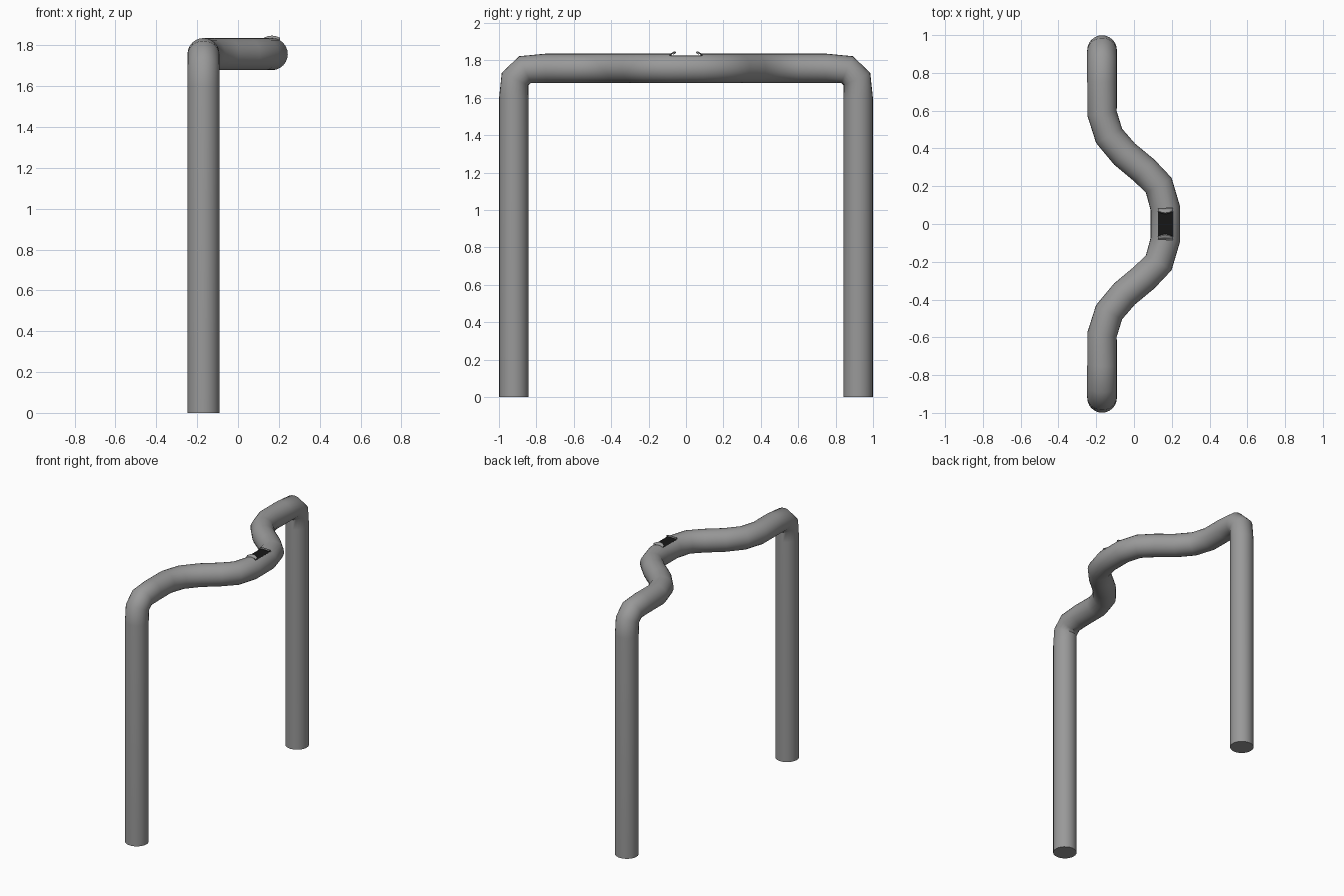
import bpy, bmesh, math
from mathutils import Vector

if "Cube" in bpy.data.objects:
    bpy.data.objects.remove(bpy.data.objects["Cube"])

R, N, Z = 0.0785, 24, 1.757


def material(name, v):
    m = bpy.data.materials.new(name)
    m.diffuse_color = (v, v, v, 1)
    m.use_nodes = True
    m.node_tree.nodes["Principled BSDF"].inputs["Base Color"].default_value = m.diffuse_color
    return m


metal, black = material("dark_metal", 0.32), material("black", 0.008)

# half of the centreline: foot, leg, elbow, S-bend, middle
half = [(-0.169, 0.9205, 0), (-0.169, 0.9205, 1.6), (-0.169, 0.914, 1.70),
        (-0.169, 0.861, 1.75), (-0.169, 0.75, Z), (-0.169, 0.585, Z),
        (-0.132, 0.467, Z), (-0.05, 0.37, Z), (0.055, 0.283, Z),
        (0.131, 0.205, Z), (0.166, 0.083, Z)]
path = [Vector(p) for p in half]
path += [Vector((p.x, -p.y, p.z)) for p in reversed(path)]


def finish(bm, name, mat):
    bmesh.ops.recalc_face_normals(bm, faces=bm.faces)
    me = bpy.data.meshes.new(name)
    bm.to_mesh(me)
    bm.free()
    me.materials.append(mat)
    ob = bpy.data.objects.new(name, me)
    bpy.context.collection.objects.link(ob)
    bpy.context.view_layer.objects.active = ob
    ob.select_set(True)
    bpy.ops.object.shade_smooth_by_angle(angle=math.radians(40))
    ob.select_set(False)
    return ob


# bent pipe with a slot in the top of the middle section
bm = bmesh.new()
rings = []
for i, p in enumerate(path):
    a = (p - path[i - 1]).normalized() if i else Vector((0, 0, 1))
    b = (path[i + 1] - p).normalized() if i < len(path) - 1 else -Vector((0, 0, 1))
    t = (a + b).normalized()
    side = t.cross(Vector((0, 0, 1)))
    side = side.normalized() if side.length > 0.01 else Vector((-1, 0, 0))
    up = side.cross(t)
    rings.append([bm.verts.new(p + R * (math.sin(k * math.tau / N) * side
                                        + math.cos(k * math.tau / N) * up))
                  for k in range(N)])
mid = len(half) - 1
for i in range(len(rings) - 1):
    for k in range(N):
        if i == mid and k in (0, 1, N - 2, N - 1):
            continue
        j = (k + 1) % N
        bm.faces.new((rings[i][k], rings[i][j], rings[i + 1][j], rings[i + 1][k]))
for r in (rings[0], rings[-1]):
    bm.faces.new(r)
finish(bm, "bent_pipe", metal)

# flat black floor closing the slot
bm = bmesh.new()
bmesh.ops.create_cube(bm, size=1)
for v in bm.verts:
    v.co = Vector((0.166 + v.co.x * 0.079, v.co.y * 0.166, 1.822 + v.co.z * 0.006))
finish(bm, "slot_floor", black)

# curled lips at both ends of the slot
profile = [(0.083, 0.0), (0.073, 0.011), (0.065, 0.012), (0.059, 0.006)]
for s, name in ((1, "slot_lip_back"), (-1, "slot_lip_front")):
    bm = bmesh.new()
    rows = []
    for y, dz in profile:
        row = []
        for k in range(-2, 3):
            a = k * math.tau / N
            bow = 0.003 * (k * k - 2) if dz else 0
            row.append(bm.verts.new((0.166 + R * math.sin(a), s * (y + bow),
                                     Z + R * math.cos(a) + dz)))
        rows.append(row)
    for r0, r1 in zip(rows, rows[1:]):
        for k in range(4):
            bm.faces.new((r0[k], r0[k + 1], r1[k + 1], r1[k]))
    lip = finish(bm, name, metal)
    m = lip.modifiers.new("thickness", 'SOLIDIFY')
    m.thickness = 0.003
